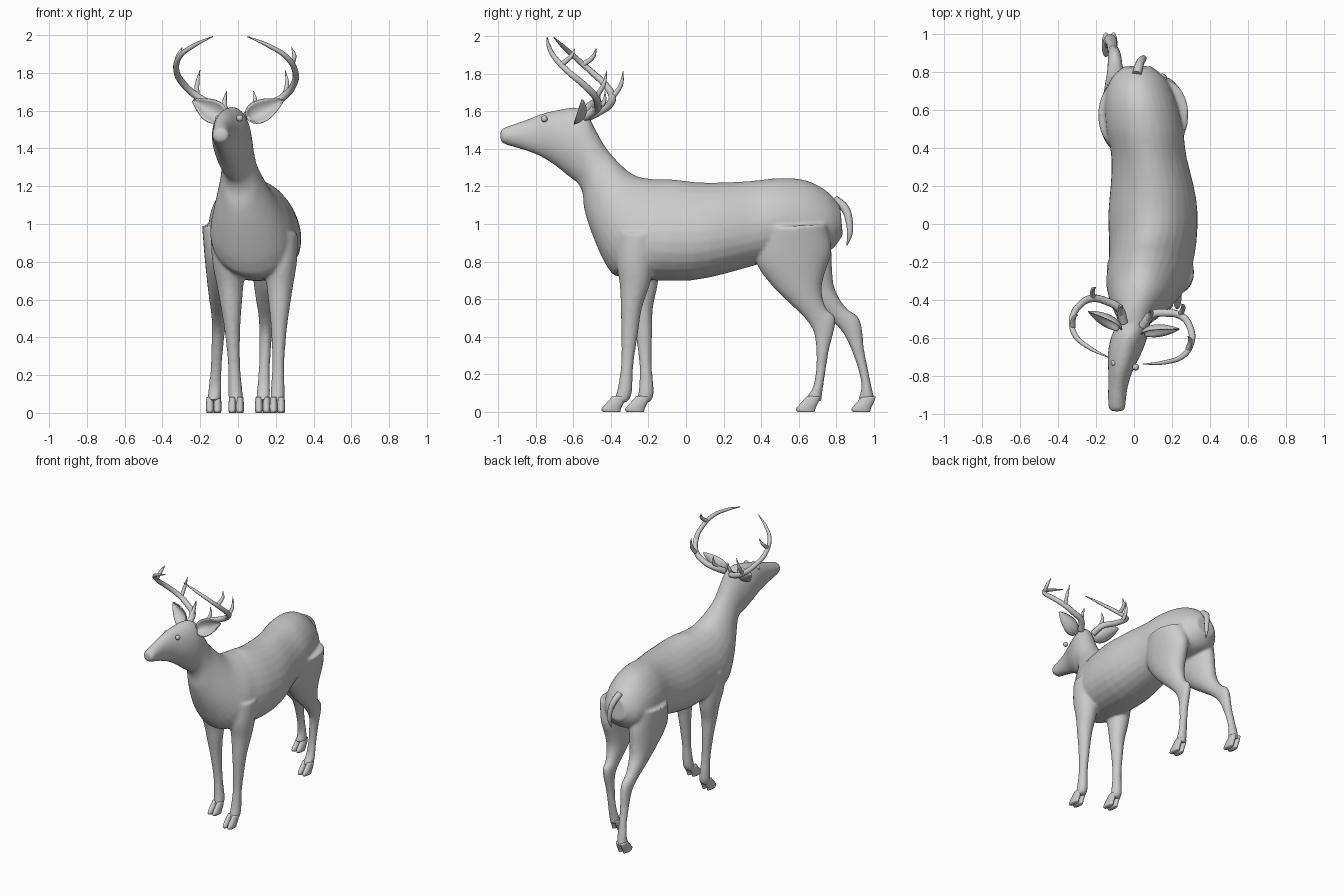
import bpy, bmesh, math
from mathutils import Vector

if "Cube" in bpy.data.objects:
    bpy.data.objects.remove(bpy.data.objects["Cube"])


def finish(name, bm):
    bmesh.ops.recalc_face_normals(bm, faces=bm.faces)
    me = bpy.data.meshes.new(name)
    bm.to_mesh(me)
    bm.free()
    for p in me.polygons:
        p.use_smooth = True
    ob = bpy.data.objects.new(name, me)
    bpy.context.collection.objects.link(ob)
    return ob


def smoothstep(t):
    t = max(0, min(1, t))
    return t * t * (3 - 2 * t)


def catmull(p0, p1, p2, p3, t):
    return [0.5 * (2 * b + (c - a) * t + (2 * a - 5 * b + 4 * c - d) * t * t
                   + (3 * b - a - 3 * c + d) * t ** 3) for a, b, c, d in zip(p0, p1, p2, p3)]


def loft(name, rings, centre, steps=4, seg=28, egg=lambda y: 0):
    """Ring = (y1, z1, y2, z2, half width): an oval spanning two side-view points."""
    n, full = len(rings), []
    for i in range(n - 1):
        q = [rings[max(0, min(n - 1, i + j))] for j in (-1, 0, 1, 2)]
        full += [catmull(*q, s / steps) for s in range(steps)]
    full.append(rings[-1])
    bm, loops = bmesh.new(), []
    for y1, z1, y2, z2, w in full:
        y, z = (y1 + y2) / 2, (z1 + z2) / 2
        loop = []
        for j in range(seg):
            a = 2 * math.pi * j / seg
            s, c = math.sin(a), math.cos(a)
            loop.append(bm.verts.new((centre(y, z) + w * c * (1 - egg(y) * s),
                                      y + (y2 - y1) / 2 * s, z + (z2 - z1) / 2 * s)))
        loops.append(loop)
    for a, b in zip(loops, loops[1:]):
        for j in range(seg):
            bm.faces.new((a[j], a[(j + 1) % seg], b[(j + 1) % seg], b[j]))
    bm.faces.new(loops[0])
    bm.faces.new(loops[-1])
    return finish(name, bm)


def tube(name, strands):
    """Tapered tubes; strand = (base radius, points)."""
    cu = bpy.data.curves.new(name, 'CURVE')
    cu.dimensions = '3D'
    cu.bevel_depth = 1.0
    cu.bevel_resolution = 3
    cu.resolution_u = 6
    cu.use_fill_caps = True
    for r, pts in strands:
        sp = cu.splines.new('BEZIER')
        sp.bezier_points.add(len(pts) - 1)
        for i, (bp, p) in enumerate(zip(sp.bezier_points, pts)):
            bp.co = p
            bp.radius = r * max(.12, (1 - i / (len(pts) - 1)) ** .35)
            bp.handle_left_type = bp.handle_right_type = 'AUTO'
    ob = bpy.data.objects.new(name, cu)
    bpy.context.collection.objects.link(ob)
    bpy.ops.object.select_all(action='DESELECT')
    ob.select_set(True)
    bpy.context.view_layer.objects.active = ob
    bpy.ops.object.convert(target='MESH')
    bpy.ops.object.shade_smooth()


def spine_x(y, z):
    """The body bends: the head and rump swing to -x."""
    return .1 - .19 * smoothstep((-.05 - y) / .9) - .08 * smoothstep((y - .1) / .75)


# head, neck and torso, nose to rump
body_rings = [
    (-.988, 1.445, -.988, 1.49, .026), (-.965, 1.425, -.97, 1.512, .044),
    (-.86, 1.393, -.85, 1.555, .052), (-.775, 1.36, -.765, 1.588, .066),
    (-.695, 1.31, -.67, 1.61, .088), (-.62, 1.25, -.59, 1.62, .096),
    (-.575, 1.215, -.53, 1.59, .09), (-.55, 1.16, -.475, 1.49, .09),
    (-.54, 1.07, -.41, 1.385, .107), (-.49, .92, -.285, 1.265, .165),
    (-.415, .765, -.16, 1.238, .212), (-.33, .715, -.08, 1.238, .218),
    (.03, .70, .1, 1.22, .233), (.35, .775, .33, 1.228, .197),
    (.5, .82, .5, 1.245, .2), (.65, .83, .64, 1.232, .185),
    (.77, .86, .75, 1.175, .145), (.835, .94, .82, 1.10, .075)]
parts = [loft("body", body_rings, spine_x, egg=lambda y: .16 * smoothstep((y + .6) / .3))]


def leg(name, rings, side, centre, toe, shear, top):
    """Right leg as given; the left one (side -1) leans back by shear."""
    def lean(y, z):
        return y + (shear * max(0, top - z) if side < 0 else 0)
    parts.append(loft(name + "_leg", [(lean(a, b), b, lean(c, d), d, w) for a, b, c, d, w in rings],
                      lambda y, z: centre(z, side)))
    # cloven hoof: two toes
    t = lean(toe, .03)
    for s in (-1, 1):
        x = centre(.03, side) + s * .02
        loft(name + "_hoof", [(t + .008, 0, t + .1, 0, .018), (t, .015, t + .105, .02, .021),
                              (t + .025, .045, t + .12, .05, .021),
                              (t + .06, .085, t + .13, .08, .017)], lambda y, z: x, 3, 16)


# front leg: front y, back y, height, half width
front = [(-.36, -.14, .95, .09), (-.37, -.165, .8, .088), (-.352, -.195, .67, .07),
         (-.348, -.235, .55, .054), (-.345, -.255, .42, .04), (-.346, -.28, .25, .032),
         (-.37, -.288, .1, .038), (-.395, -.315, .05, .036)]
front = [(a, z, b, z, w) for a, b, z, w in front]
hind = [(.4, .98, .75, 1.0, .12), (.37, .81, .775, .86, .098), (.45, .68, .74, .74, .078),
        (.565, .565, .722, .65, .06), (.64, .49, .745, .555, .043), (.68, .42, .797, .49, .036),
        (.693, .33, .762, .33, .031), (.692, .22, .744, .22, .03), (.675, .13, .73, .13, .035),
        (.635, .07, .72, .05, .036)]
for word, side in (("right", 1), ("left", -1)):
    leg("front_" + word, front, side, lambda z, s: .1 - .015 * z + s * (.108 + .035 * z), -.45, .13, 1)
    leg("hind_" + word, hind, side, lambda z, s: .05 * z + s * (.13 - .01 * z), .585, .36, .85)

# fuse body and legs into one smooth skin
bpy.ops.object.select_all(action='DESELECT')
for ob in parts:
    ob.select_set(True)
body = parts[0]
bpy.context.view_layer.objects.active = body
bpy.ops.object.join()
rm = body.modifiers.new("fuse", 'REMESH')
rm.mode = 'VOXEL'
rm.voxel_size = 0.01
rm.use_smooth_shade = True
sm = body.modifiers.new("soften", 'SMOOTH')
sm.factor = 0.5
sm.iterations = 8

# head frame: turned 11 degrees; local = (sideways, forward, height)
YAW = math.radians(11)


def on_head(p, side):
    l, f, z = p[0] * side, p[1], p[2]
    return Vector((-.005 + l * math.cos(YAW) - f * math.sin(YAW),
                   -.53 - l * math.sin(YAW) - f * math.cos(YAW), z))


def ear(name, base, tip, facing):
    """Cupped leaf from base to tip."""
    f, axis = facing.normalized(), tip - base
    across = axis.cross(f).normalized()
    bm, nu, nv, rows = bmesh.new(), 14, 10, []
    for i in range(nu + 1):
        u = i / nu
        w = .004 + .052 * max(0, math.sin(math.pi * u ** .8)) ** .8 * (1 - .25 * u) + .016 * (1 - u)
        rows.append([bm.verts.new(base + axis * u + across * w * v - f * w * .7 * (1 - v * v))
                     for v in (2 * j / nv - 1 for j in range(nv + 1))])
    for a, b in zip(rows, rows[1:]):
        for j in range(nv):
            bm.faces.new((a[j], a[j + 1], b[j + 1], b[j]))
    so = finish(name, bm).modifiers.new("thickness", 'SOLIDIFY')
    so.thickness = .008
    so.offset = 0


beam = [(.05, 0, 1.57), (.09, -.07, 1.61), (.16, -.093, 1.635), (.24, -.093, 1.68), (.3, -.04, 1.745),
        (.32, .035, 1.81), (.288, .115, 1.885), (.2, .165, 1.945), (.093, .195, 1.993)]
tines = [((.072, -.04, 1.6), (.072, -.087, 1.705)), ((.235, -.093, 1.67), (.23, -.155, 1.815)),
         ((.31, .075, 1.85), (.295, .005, 1.935))]
for word, side in (("right", 1), ("left", -1)):
    strands = [(.023, [on_head(p, side) for p in beam])]
    for a, b in tines:
        mid = [(p + q) / 2 + d for p, q, d in zip(a, b, (.01, -.016, 0))]
        strands.append((.015, [on_head(p, side) for p in (a, mid, b)]))
    tube(word + "_antler", strands)
    base, tip = on_head((.065, .045, 1.565), side), on_head((.242, -.02, 1.655), side)
    ear(word + "_ear", base, tip, Vector((-.15 + .2 * side, -1, .35)))
    bm = bmesh.new()
    bmesh.ops.create_uvsphere(bm, u_segments=16, v_segments=10, radius=.018)
    finish(word + "_eye", bm).location = on_head((.057, .218, 1.56), side)

# tail
tube("tail", [(.025, [(.015, .79, 1.13), (.03, .845, 1.085), (.045, .868, 1.02),
                      (.05, .872, .95), (.045, .857, .885)])])
